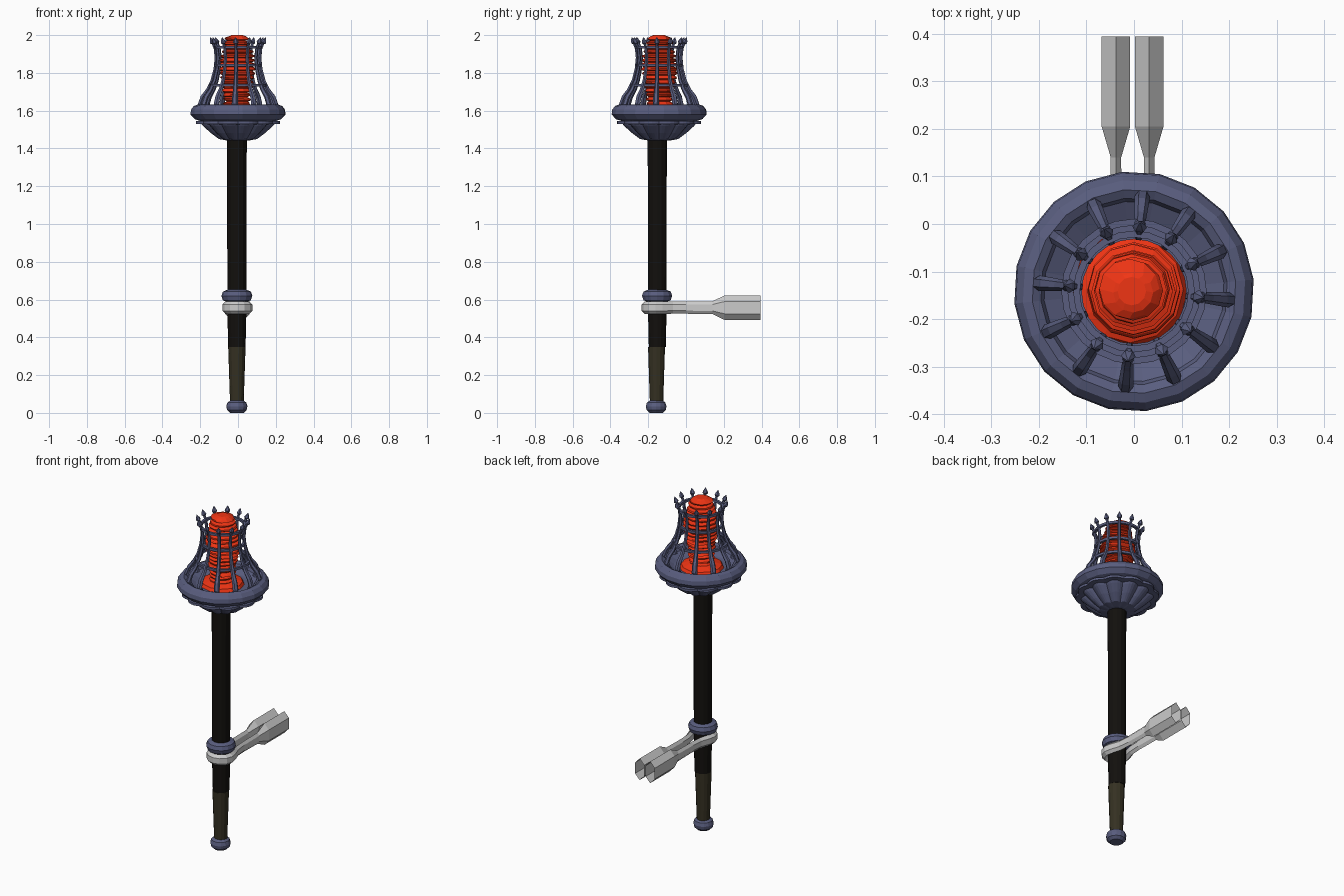
import bpy, bmesh, math, random
from mathutils import Vector

if "Cube" in bpy.data.objects:
    bpy.data.objects.remove(bpy.data.objects["Cube"])
random.seed(4)
CY = -0.142
TAU = 2 * math.pi


def material(name, rgb):
    m = bpy.data.materials.new(name)
    m.diffuse_color = (*rgb, 1)
    m.use_nodes = True
    m.node_tree.nodes["Principled BSDF"].inputs["Base Color"].default_value = m.diffuse_color
    return m


IRON = material("blue_iron", (0.10, 0.11, 0.21))
WOOD = material("black_wood", (0.006, 0.005, 0.004))
GRIP = material("olive_grip", (0.035, 0.03, 0.016))
FIRE = material("red_fire", (0.87, 0.035, 0.007))


def finish(name, bm, mat):
    bmesh.ops.recalc_face_normals(bm, faces=bm.faces)
    me = bpy.data.meshes.new(name)
    bm.to_mesh(me)
    bm.free()
    ob = bpy.data.objects.new(name, me)
    bpy.context.collection.objects.link(ob)
    if mat:
        me.materials.append(mat)
    return ob


def skin(bm, rings, loop=False, caps=True):
    """Bridge equal-length rings of points with quads."""
    vs = [[bm.verts.new(p) for p in r] for r in rings]
    n = len(vs[0])
    for k in range(len(vs) if loop else len(vs) - 1):
        a, b = vs[k], vs[(k + 1) % len(vs)]
        for i in range(n):
            j = (i + 1) % n
            bm.faces.new((a[i], a[j], b[j], b[i]))
    if caps and not loop:
        bm.faces.new(vs[0])
        bm.faces.new(vs[-1])


def lathe(name, profile, n, mat, loop=False, cx=0, cy=CY, lobe=None, wobble=0, turn=0):
    rings = []
    for r, z in profile:
        dx, dy = random.uniform(-wobble, wobble), random.uniform(-wobble, wobble)
        ring = []
        for i in range(n):
            t = turn + TAU * i / n
            q = r * (lobe(t) if lobe else 1)
            ring.append((cx + dx + q * math.cos(t), cy + dy + q * math.sin(t), z))
        rings.append(ring)
    bm = bmesh.new()
    skin(bm, rings, loop)
    return finish(name, bm, mat)


# handle: pommel, grip, shaft, collar (slightly leaning)
HX = -0.006
lathe("pommel", [(0.036, 0), (0.052, 0.015), (0.056, 0.035), (0.05, 0.055), (0.035, 0.065)],
      14, IRON, cx=HX, cy=-0.158)
lathe("grip", [(0.036, 0.05), (0.041, 0.2), (0.046, 0.35)], 14, GRIP, cx=HX, cy=-0.156)
lathe("shaft", [(0.046, 0.35), (0.05, 0.52), (0.051, 0.9), (0.051, 1.2), (0.053, 1.47)],
      14, WOOD, cx=HX, cy=-0.152)
lathe("collar", [(0.05, 0.588), (0.074, 0.596), (0.082, 0.62), (0.074, 0.642), (0.05, 0.652)],
      14, IRON, cx=HX, cy=-0.153)

# wall bracket: hexagonal open tube bent round the shaft, with flared arm ends
half = [(0.035, 0.395, 0.03, 0.065), (0.035, 0.205, 0.03, 0.065), (0.035, 0.14, 0.011, 0.034),
        (0.035, 0.0, 0.012, 0.032), (0.04, -0.07, 0.014, 0.032)]
path = [(-x, y, w, h) for x, y, w, h in half]
for i in range(9):
    t = math.radians(155 + 230 * i / 8)
    path.append((0.063 * math.cos(t), -0.155 + 0.063 * math.sin(t), 0.017, 0.033))
path += half[::-1]
rings = []
for k, (x, y, w, h) in enumerate(path):
    a, b = path[max(k - 1, 0)], path[min(k + 1, len(path) - 1)]
    d = Vector((b[0] - a[0], b[1] - a[1])).normalized()
    if k < 4 or k > len(path) - 5:
        d = Vector((0, -1 if k < 4 else 1))
    rings.append([(x - 0.003 + d.y * w * s, y - d.x * w * s, 0.557 + h * c) for s, c in
                  ((0, 1), (1, 0.5), (1, -0.5), (0, -1), (-1, -0.5), (-1, 0.5))])
bm = bmesh.new()
skin(bm, rings, caps=False)
finish("wall_bracket", bm, None)


# fluted petal cup and scalloped plate under the bowl
def petal(t):
    return 0.88 + 0.12 * abs(math.sin(6 * t))


def scallop(t):
    return 0.93 + 0.07 * abs(math.sin(6 * t))


lathe("petal_cup", [(0.06, 1.442), (0.105, 1.45), (0.15, 1.483), (0.19, 1.518), (0.205, 1.535)],
      72, IRON, lobe=petal)
lathe("scalloped_plate", [(0.19, 1.528), (0.228, 1.53), (0.228, 1.544), (0.19, 1.548)],
      72, IRON, lobe=scallop)

# bowl with rounded rim
lathe("bowl", [(0.19, 1.542), (0.23, 1.555), (0.253, 1.58), (0.25, 1.605), (0.235, 1.625),
               (0.215, 1.632), (0.197, 1.622), (0.19, 1.605), (0.15, 1.585), (0.14, 1.583)],
      20, IRON, turn=0.1)

# cage bars with arrow tips
curve = [(0.185, 1.6, 0.017), (0.2, 1.635, 0.018), (0.187, 1.672, 0.017), (0.16, 1.71, 0.014),
         (0.137, 1.76, 0.012), (0.122, 1.82, 0.011), (0.116, 1.88, 0.011), (0.122, 1.93, 0.01),
         (0.133, 1.955, 0.009), (0.136, 1.96, 0.017), (0.14, 1.97, 0.014), (0.146, 1.988, 0.002)]
bm = bmesh.new()
for b in range(12):
    t = math.radians(85 + 30 * b)
    rad, tan = Vector((math.cos(t), math.sin(t), 0)), Vector((-math.sin(t), math.cos(t), 0))
    rings = []
    for k, (r, z, w) in enumerate(curve):
        p, q = curve[max(k - 1, 0)], curve[min(k + 1, len(curve) - 1)]
        d = (rad * (q[0] - p[0]) + Vector((0, 0, q[1] - p[1]))).normalized()
        nrm = tan.cross(d)
        c = Vector((0, CY, z)) + rad * r
        rings.append([c + w * (math.cos(a) * tan * 0.9 + math.sin(a) * nrm * 0.8)
                      for a in (TAU * i / 6 for i in range(6))])
    skin(bm, rings)
finish("cage_bars", bm, IRON)

# cage hoops
for i, (r, z) in enumerate(((0.146, 1.735), (0.117, 1.84), (0.121, 1.935))):
    lathe(f"cage_hoop_{i + 1}", [(r + 0.007, z - 0.007), (r + 0.007, z + 0.007),
                                 (r - 0.007, z + 0.007), (r - 0.007, z - 0.007)],
          24, IRON, loop=True)

# ember bed and stacked-ring flame
lathe("ember_bed", [(0.122, 1.582), (0.112, 1.6), (0.07, 1.615)], 12, FIRE, cx=-0.008, cy=-0.138)
keys = [(1.6, 0.066), (1.68, 0.07), (1.76, 0.085), (1.82, 0.096), (1.87, 0.088),
        (1.93, 0.072), (1.985, 0.056), (2.01, 0.05)]


def flame_radius(z):
    for (z0, r0), (z1, r1) in zip(keys, keys[1:]):
        if z <= z1:
            return r0 + (r1 - r0) * (z - z0) / (z1 - z0)
    return keys[-1][1]


N = 17
STEP = 0.39 / N
prof = []
for k in range(N):
    z = 1.603 + k * STEP
    r = flame_radius(z)
    prof += [(r - 0.012, z), (r + 0.003, z + STEP * 0.3), (r + 0.003, z + STEP * 0.65)]
prof += [(0.042, 1.995), (0.03, 2.0)]
lathe("flame", prof, 12, FIRE, cx=-0.005, cy=-0.14, wobble=0.005)
